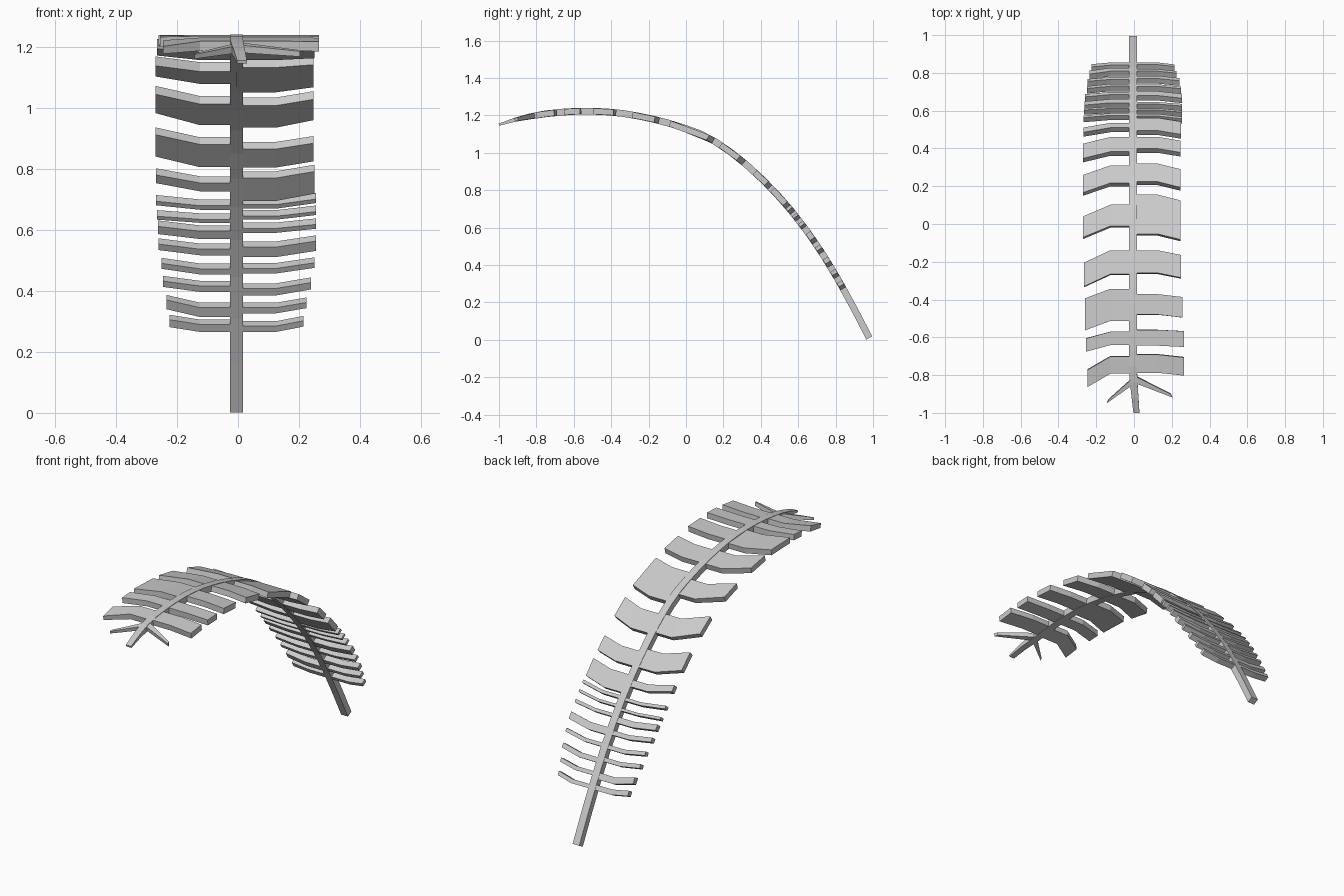
import bpy, bmesh
from mathutils import Vector

cube = bpy.data.objects.get("Cube")
if cube:
    bpy.data.objects.remove(cube)

grey = bpy.data.materials.new("pale grey")
grey.use_nodes = True
grey.diffuse_color = (0.6, 0.6, 0.6, 1)
grey.node_tree.nodes["Principled BSDF"].inputs["Base Color"].default_value = (0.6, 0.6, 0.6, 1)

# Arching centre line as (y, z), tip to base
ARC = [(-1, 1.15), (-.9, 1.18), (-.75, 1.208), (-.57, 1.222), (-.38, 1.215),
       (-.2, 1.185), (-.05, 1.145), (.1, 1.09), (.25, .995), (.4, .865),
       (.55, .705), (.7, .505), (.84, .275), (.98, .01)]


def slope(i):
    a, b = ARC[max(i - 1, 0)], ARC[min(i + 1, len(ARC) - 1)]
    return (b[1] - a[1]) / (b[0] - a[0])


def height(y):
    """Smooth height of the arc at y."""
    i = max(k for k in range(len(ARC) - 1) if k == 0 or ARC[k][0] <= y)
    (y0, z0), (y1, z1) = ARC[i], ARC[i + 1]
    h = y1 - y0
    t = (y - y0) / h
    return ((2*t**3 - 3*t*t + 1) * z0 + (t**3 - 2*t*t + t) * h * slope(i)
            + (3*t*t - 2*t**3) * z1 + (t**3 - t*t) * h * slope(i + 1))


def on_arc(x, y, thick):
    """Upper and lower points of a slab centred on the arc."""
    thick *= min(1, .3 + max(0, y + 1) * 3.5)      # thins toward the tip
    d = (height(y + .01) - height(y - .01)) / .02
    normal = Vector((0, -d, 1)).normalized()
    centre = Vector((x, y, height(y)))
    return centre + normal * thick / 2, centre - normal * thick / 2


def ribbon(bm, rows, thick):
    """Closed slab through rows, each row a pair of (x, y) edge points."""
    rings = []
    for a, b in rows:
        (at, ab), (bt, bb) = on_arc(*a, thick), on_arc(*b, thick)
        rings.append([bm.verts.new(p) for p in (at, bt, bb, ab)])
    for r, s in zip(rings, rings[1:]):
        for k in range(4):
            n = (k + 1) % 4
            bm.faces.new((r[k], r[n], s[n], s[k]))
    bm.faces.new(rings[0])
    bm.faces.new(rings[-1])


def finish(bm, name):
    bmesh.ops.recalc_face_normals(bm, faces=bm.faces)
    mesh = bpy.data.meshes.new(name)
    bm.to_mesh(mesh)
    bm.free()
    mesh.materials.append(grey)
    bpy.context.collection.objects.link(bpy.data.objects.new(name, mesh))


# Central stem
MID = -.005
bm = bmesh.new()
rows = []
for i in range(25):
    y = .98 - i * 1.98 / 24
    k = max(0, (-y - .8) / .2)
    c, w = MID + .018 * k, .021 - .005 * k
    rows.append(((c - w, y), (c + w, y)))
ribbon(bm, rows, .036)
finish(bm, "stem")

# Leaflets, base to tip: (rear edge y, front edge y, sweep, reach)
LEFT_EDGE = [
    (.841, .827, .009, .225), (.813, .795, .015, .235), (.764, .752, .01, .245),
    (.728, .716, .012, .25), (.686, .672, .012, .26), (.648, .629, .012, .262),
    (.608, .599, .008, .265), (.574, .563, .012, .268), (.523, .498, .024, .268),
    (.449, .372, .035, .27), (.3, .208, .05, .27), (.095, -.015, .06, .27),
    (-.143, -.268, .065, .265), (-.345, -.513, .05, .26), (-.57, -.64, .035, .255),
    (-.7, -.79, .07, .245)]
RIGHT_EDGE = [
    (.841, .83, .01, .215), (.806, .795, .01, .225), (.771, .757, .012, .24),
    (.726, .715, .012, .25), (.69, .667, .014, .255), (.633, .622, .01, .255),
    (.6, .591, .012, .255), (.571, .56, .015, .255), (.55, .483, .02, .25),
    (.45, .388, .02, .247), (.31, .215, .03, .247), (.147, -.057, .03, .247),
    (-.143, -.262, .025, .25), (-.373, -.48, .015, .257), (-.56, -.643, .007, .265),
    (-.69, -.785, .015, .265)]

for name, side, table in (("right_leaflets", -1, LEFT_EDGE), ("left_leaflets", 1, RIGHT_EDGE)):
    bm = bmesh.new()
    for rear, front, sweep, reach in table:
        rows = [((x, rear - s), (x, front - s)) for x, s in
                ((MID, 0), (side * .125, 0), (side * reach, sweep))]
        ribbon(bm, rows, .032)
    finish(bm, name)

# Narrow spikes splayed at the tip
for name, end, root in (("right_tip_spike", (-.14, -.938), -.825),
                        ("left_tip_spike", (.2, -.908), -.818)):
    bm = bmesh.new()
    x, y = end
    side = 1 if x > 0 else -1
    ribbon(bm, [((0, root + .017), (0, root - .02)),
                ((x - side * .005, y + .009), (x + side * .003, y - .008))], .03)
    finish(bm, name)
